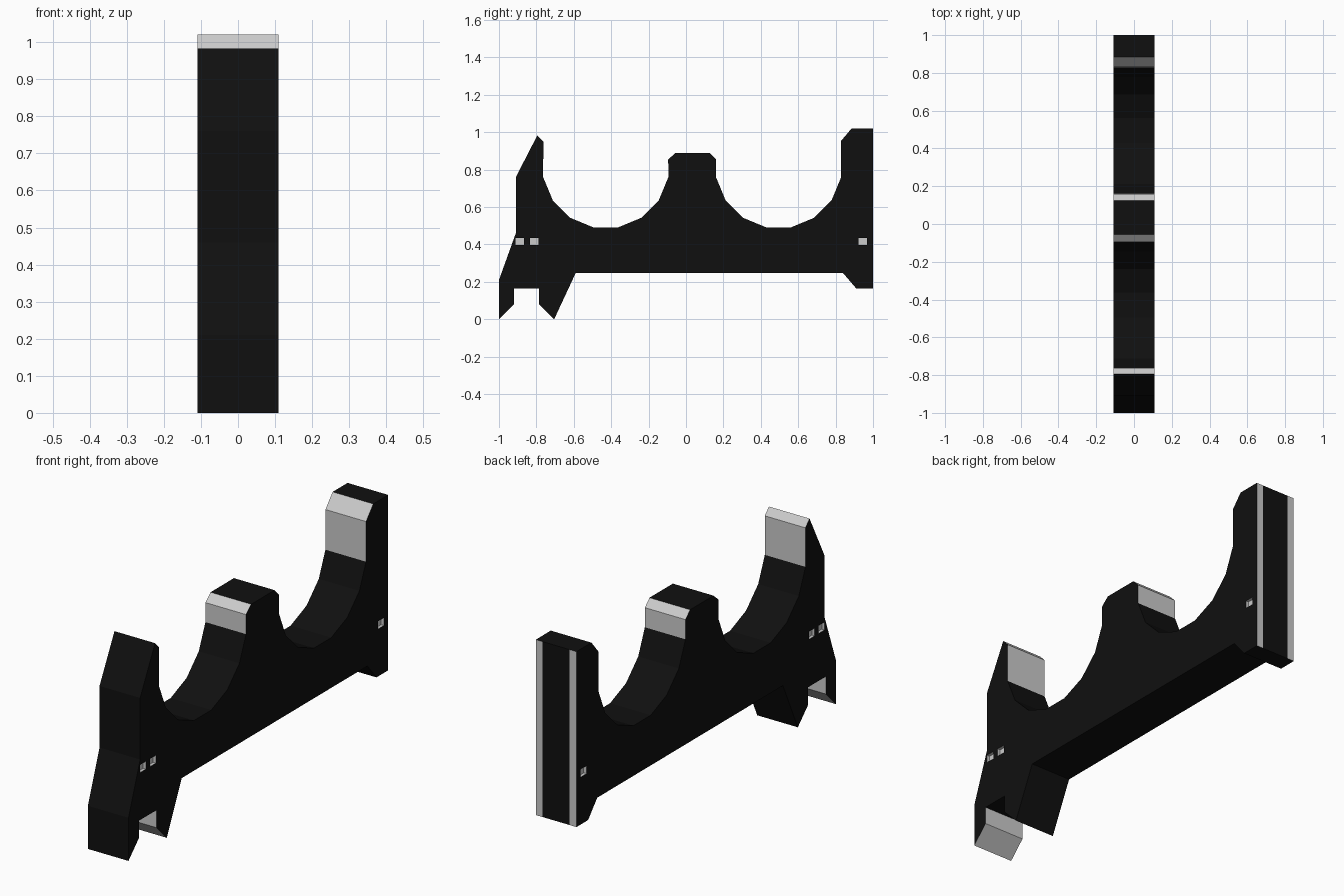
import bpy, bmesh
from math import sin, cos, radians

if "Cube" in bpy.data.objects:
    bpy.data.objects.remove(bpy.data.objects["Cube"])

HALF = 0.1095          # half thickness along x
R, ARC_Z = 0.341, 0.826


def material(name, v):
    m = bpy.data.materials.new(name)
    m.diffuse_color = (v, v, v, 1)
    m.use_nodes = True
    m.node_tree.nodes["Principled BSDF"].inputs["Base Color"].default_value = m.diffuse_color
    return m


MATS = [material("black", 0.005), material("grey", 0.6)]


def finish(bm, name):
    me = bpy.data.meshes.new(name)
    bm.to_mesh(me)
    bm.free()
    for m in MATS:
        me.materials.append(m)
    ob = bpy.data.objects.new(name, me)
    bpy.context.collection.objects.link(ob)
    return ob


def cradle(cy):
    # lower half of a 16-sided circle, running from +y to -y
    angles = [-11.25 - 22.5 * i for i in range(8)]
    return [(cy + R * cos(radians(a)), ARC_Z + R * sin(radians(a)), 0)
            for a in angles]


def grey_from(points):
    # the wall that starts at the last point is a grey one
    y, z, _ = points[-1]
    return points[:-1] + [(y, z, 1)]


# Side profile: y, z, material of the wall up to the next point
profile = (
    [(-1, 0, 1), (-0.92, 0.08, 1), (-0.92, 0.165, 0), (-0.785, 0.165, 1),
     (-0.785, 0.08, 1), (-0.705, 0, 0), (-0.59, 0.247, 0), (0.84, 0.247, 0),
     (0.91, 0.165, 0), (1, 0.165, 0), (1, 1.02, 0), (0.885, 1.02, 1),
     (0.83, 0.955, 1)]
    + grey_from(cradle(0.495))
    + [(0.16, 0.855, 1), (0.125, 0.89, 0), (-0.055, 0.89, 1), (-0.095, 0.855, 1)]
    + grey_from(cradle(-0.429))
    + [(-0.763, 0.95, 1), (-0.795, 0.983, 0), (-0.91, 0.76, 0),
       (-0.91, 0.46, 0), (-1, 0.21, 0)])

# Body: extrude the profile across x
bm = bmesh.new()
left = [bm.verts.new((-HALF, y, z)) for y, z, _ in profile]
right = [bm.verts.new((HALF, y, z)) for y, z, _ in profile]
bm.faces.new(left)
bm.faces.new(right[::-1])
n = len(profile)
for i in range(n):
    j = (i + 1) % n
    f = bm.faces.new((left[i], right[i], right[j], left[j]))
    f.material_index = profile[i][2]

# Grey stripes along both edges of the back face
for x in (-0.073, 0.073):
    bmesh.ops.bisect_plane(bm, geom=bm.verts[:] + bm.edges[:] + bm.faces[:],
                           plane_co=(x, 0, 0), plane_no=(1, 0, 0))
bmesh.ops.recalc_face_normals(bm, faces=bm.faces[:])
for f in bm.faces:
    c = f.calc_center_median()
    if c.y > 0.999 and abs(c.x) > 0.073:
        f.material_index = 1
body = finish(bm, "cradle_body")

# Small grey sockets in both side faces
bm = bmesh.new()
for side in (-1, 1):
    for y in (-0.888, -0.812, 0.945):
        box = bmesh.ops.create_cube(bm, size=1)["verts"]
        bmesh.ops.scale(bm, vec=(0.04, 0.045, 0.038), verts=box)
        bmesh.ops.translate(bm, vec=(side * (HALF + 0.005), y, 0.415), verts=box)
for f in bm.faces:
    f.material_index = 1
cutter = finish(bm, "socket_cutter")
cutter.hide_render = True
cutter.hide_viewport = True

mod = body.modifiers.new("sockets", 'BOOLEAN')
mod.operation = 'DIFFERENCE'
mod.solver = 'EXACT'
mod.object = cutter
